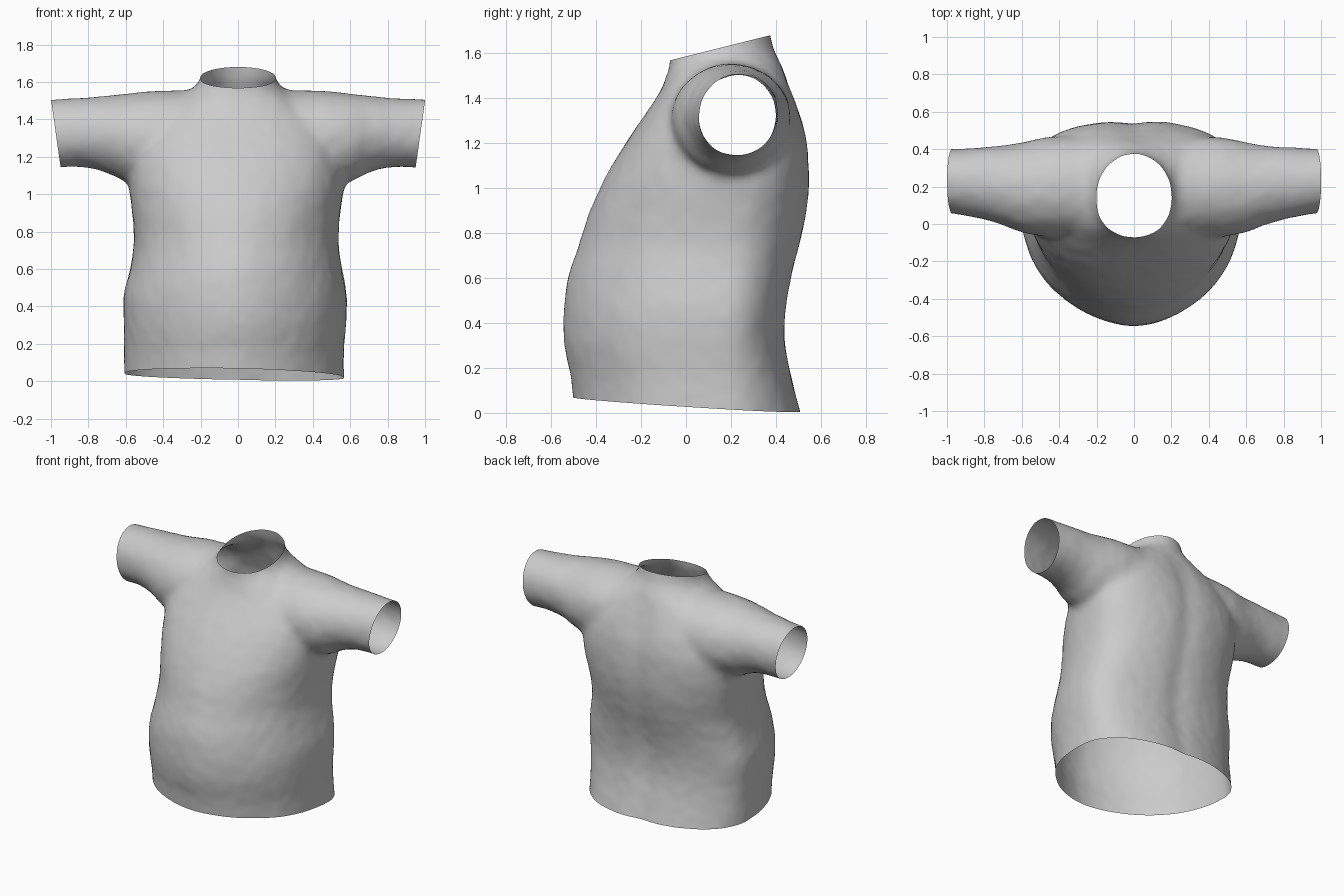
import bpy, bmesh, math
from mathutils import Vector, noise

if "Cube" in bpy.data.objects:
    bpy.data.objects.remove(bpy.data.objects["Cube"])

# torso: z, left half-width, right half-width, front y, back y, y of widest point
TORSO = [
    (-0.15, .605, .565, -.49, .55, .16), (0.00, .605, .565, -.495, .515, .16),
    (0.15, .605, .565, -.51, .475, .16), (0.30, .61, .575, -.54, .445, .16),
    (0.45, .61, .58, -.543, .445, .17), (0.60, .575, .555, -.525, .47, .18),
    (0.75, .555, .535, -.475, .51, .18), (0.90, .565, .545, -.425, .54, .19),
    (1.05, .58, .565, -.355, .55, .20), (1.20, .575, .56, -.265, .54, .20),
    (1.32, .53, .53, -.185, .51, .20), (1.42, .46, .46, -.12, .475, .20),
    (1.50, .35, .35, -.085, .445, .20), (1.56, .245, .245, -.07, .42, .18),
    (1.62, .20, .20, -.07, .39, .16), (1.70, .19, .195, -.065, .37, .15),
    (1.80, .19, .195, -.065, .36, .15)]

# sleeve: x, front y, back y, bottom z, top z
SLEEVE = [
    (0.00, -.05, .45, 1.08, 1.555), (0.25, -.06, .46, 1.08, 1.555),
    (0.45, -.065, .465, 1.06, 1.55), (0.60, -.045, .435, 1.07, 1.535),
    (0.70, -.005, .42, 1.115, 1.525), (0.82, .03, .41, 1.145, 1.515),
    (1.00, .06, .40, 1.14, 1.505), (1.10, .07, .40, 1.14, 1.50)]


def refine(rows, steps=5):
    """Catmull-Rom interpolation of the section table."""
    out = []
    for i in range(len(rows) - 1):
        p = [rows[max(0, min(len(rows) - 1, i + k))] for k in (-1, 0, 1, 2)]
        for s in range(steps):
            t = s / steps
            out.append([.5 * (2 * b + (c - a) * t + (2 * a - 5 * b + 4 * c - d) * t * t
                              + (3 * b - a - 3 * c + d) * t ** 3) for a, b, c, d in zip(*p)])
    return out + [list(rows[-1])]


def spow(v, e):
    return math.copysign(abs(v) ** e, v)


def clamp(v):
    return max(0, min(1, v))


def loft(bm, rings):
    """Closed tube through a list of point rings."""
    vs = [[bm.verts.new(p) for p in r] for r in rings]
    n = len(vs[0])
    for a, b in zip(vs, vs[1:]):
        for i in range(n):
            j = (i + 1) % n
            bm.faces.new((a[i], a[j], b[j], b[i]))
    bm.faces.new(vs[0][::-1])
    bm.faces.new(vs[-1])


def torso_ring(row, n=96):
    z, xl, xr, yf, yb, yc = row
    pts = []
    body = clamp((1.58 - z) / .25)     # 0 at the round neck
    chest = clamp((z - .75) / .45)     # 0 at the belly, 1 at the chest
    for i in range(n):
        a = 2 * math.pi * i / n
        c, s = math.cos(a), math.sin(a)
        # boxier back, tapered belly with a blunt front, broad chest
        if s > 0:
            ex, ey = 1 - (.1 + .1 * chest) * body, 1 - (.12 + .14 * chest) * body
        else:
            ex, ey = 1 + (.14 - .24 * chest) * body, 1 - .16 * body
        x = (xr if c > 0 else xl) * spow(c, ex)
        y = yc + (yb - yc if s > 0 else yc - yf) * spow(s, ey)
        if s > 0:      # spine groove
            y -= .018 * body * math.exp(-(x / .07) ** 2)
        pts.append((x, y, z))
    return pts


def sleeve_ring(row, side, n=48):
    x, yf, yb, zb, zt = row
    pts = []
    for i in range(n):
        a = 2 * math.pi * i / n
        pts.append((side * x, (yf + yb) / 2 + (yb - yf) / 2 * math.cos(a),
                    (zb + zt) / 2 + (zt - zb) / 2 * math.sin(a)))
    return pts


# body and sleeves as overlapping closed tubes
bm = bmesh.new()
loft(bm, [torso_ring(r) for r in refine(TORSO)])
arm = refine(SLEEVE)
loft(bm, [sleeve_ring(r, -1) for r in arm[::-1]] + [sleeve_ring(r, 1) for r in arm[1:]])
bmesh.ops.recalc_face_normals(bm, faces=bm.faces)
me = bpy.data.meshes.new("shirt")
bm.to_mesh(me)
bm.free()
shirt = bpy.data.objects.new("shirt", me)
bpy.context.collection.objects.link(shirt)

# fuse into one skin and soften the armholes
rm = shirt.modifiers.new("fuse", 'REMESH')
rm.mode = 'VOXEL'
rm.voxel_size = .02
sm = shirt.modifiers.new("soften", 'SMOOTH')
sm.factor = .5
sm.iterations = 22
dg = bpy.context.evaluated_depsgraph_get()
fused = bpy.data.meshes.new_from_object(shirt.evaluated_get(dg))
shirt.modifiers.clear()
shirt.data = fused

# cloth unevenness, then cut the hem, neck and sleeve openings
bm = bmesh.new()
bm.from_mesh(fused)
bm.normal_update()
moves = [(v, v.normal * (.002 + .003 * noise.noise(v.co * 5) + .002 * noise.noise(v.co * 14)))
         for v in bm.verts]
for v, d in moves:
    v.co += d
cuts = [((0, 0, .038), (-.02, -.06, -1)),
        ((0, -.065, 1.57), (0, -.11, .44)),
        ((1, 0, 1.5), (.355, 0, -.05)),
        ((-1, 0, 1.51), (-.355, 0, -.05))]
for co, no in cuts:
    bmesh.ops.bisect_plane(bm, geom=bm.verts[:] + bm.edges[:] + bm.faces[:], dist=1e-5,
                           plane_co=Vector(co), plane_no=Vector(no).normalized(),
                           clear_outer=True)
for f in bm.faces:
    f.smooth = True
bm.to_mesh(fused)
bm.free()
